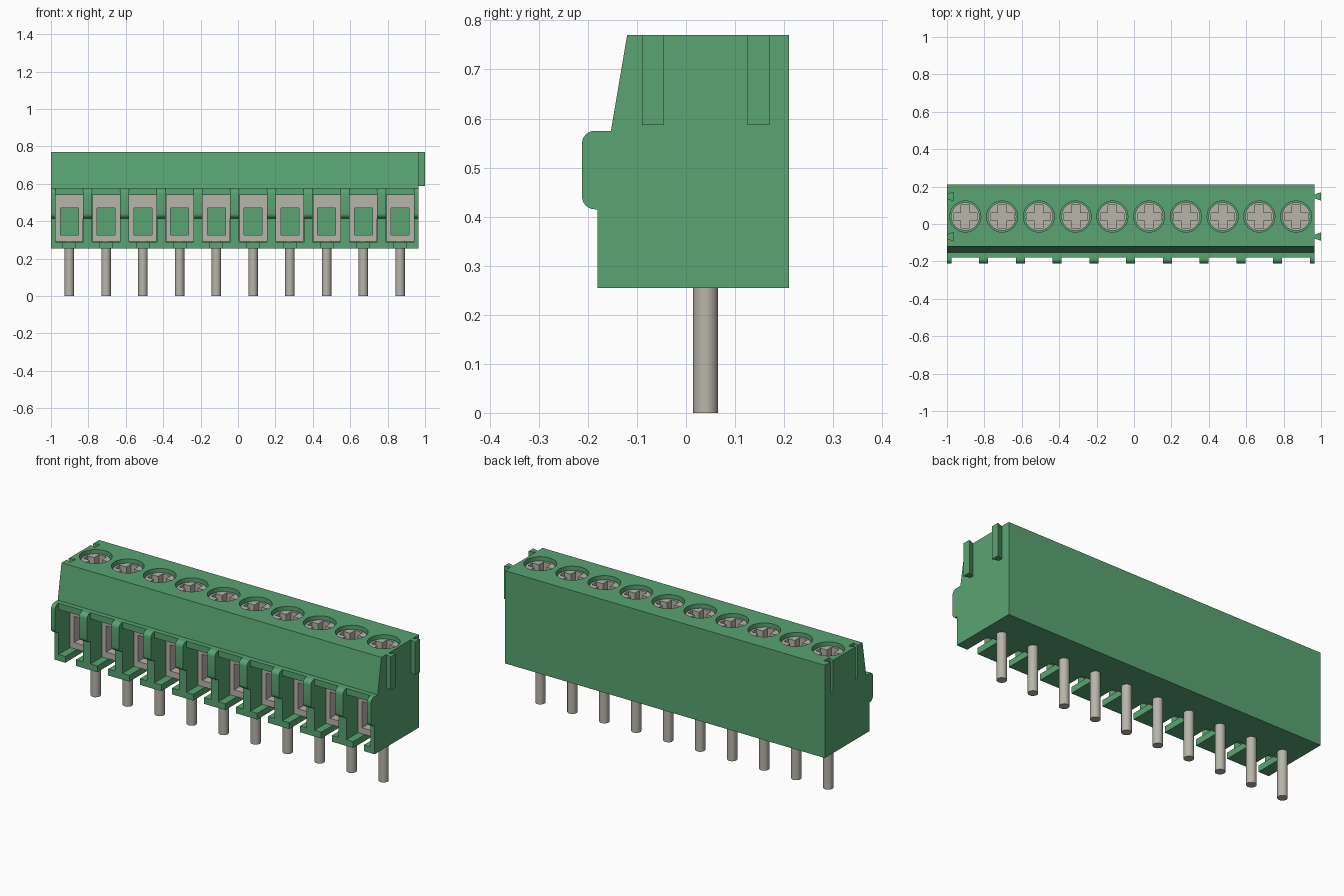
import bpy, bmesh, math
from mathutils import Matrix, Vector

if "Cube" in bpy.data.objects:
    bpy.data.objects.remove(bpy.data.objects["Cube"], do_unlink=True)

POLES, PITCH = 10, 0.1965
X0, X1 = -1.0, 0.965
CENTRES = [X0 + PITCH * (i + 0.5) for i in range(POLES)]
SCREW_Y = 0.04


def material(name, rgb):
    m = bpy.data.materials.new(name)
    m.use_nodes = True
    m.diffuse_color = (*rgb, 1)
    m.node_tree.nodes["Principled BSDF"].inputs["Base Color"].default_value = (*rgb, 1)
    return m


GREEN = material("green plastic", (0.10, 0.37, 0.17))
METAL = material("grey metal", (0.48, 0.46, 0.40))


def add_box(bm, x, y, z):
    """Box from three (low, high) ranges."""
    size = [b - a for a, b in (x, y, z)]
    mid = Vector([(a + b) / 2 for a, b in (x, y, z)])
    bmesh.ops.create_cube(bm, size=1, matrix=Matrix.Translation(mid) @ Matrix.Diagonal((*size, 1)))


def add_cylinder(bm, x, y, z, r, sides=32):
    bmesh.ops.create_cone(bm, cap_ends=True, segments=sides, radius1=r, radius2=r, depth=z[1] - z[0],
                          matrix=Matrix.Translation((x, y, (z[0] + z[1]) / 2)))


def add_prism(bm, points, push):
    """Closed outline extruded along a vector."""
    face = bm.faces.new([bm.verts.new(p) for p in points])
    new = bmesh.ops.extrude_face_region(bm, geom=[face])["geom"]
    bmesh.ops.translate(bm, vec=push, verts=[v for v in new if isinstance(v, bmesh.types.BMVert)])


def make(name, bm, mat=None, smooth=False):
    bmesh.ops.recalc_face_normals(bm, faces=bm.faces[:])
    mesh = bpy.data.meshes.new(name)
    bm.to_mesh(mesh)
    bm.free()
    ob = bpy.data.objects.new(name, mesh)
    bpy.context.collection.objects.link(ob)
    if mat:
        mesh.materials.append(mat)
    if smooth:
        shade(ob)
    return ob


def select(ob):
    bpy.ops.object.select_all(action="DESELECT")
    ob.select_set(True)
    bpy.context.view_layer.objects.active = ob


def shade(ob):
    select(ob)
    bpy.ops.object.shade_smooth_by_angle(angle=math.radians(35))


def cut(ob, bm):
    """Subtract a cutter, then discard it."""
    cutter = make("cutter", bm)
    cutter.hide_render = True
    mod = ob.modifiers.new("cut", "BOOLEAN")
    mod.operation, mod.solver, mod.object = "DIFFERENCE", "EXACT", cutter
    select(ob)
    bpy.ops.object.modifier_apply(modifier=mod.name)
    bpy.data.objects.remove(cutter, do_unlink=True)


def repeat(ob):
    """One linked copy at every pole; the first is built at x = 0."""
    base = ob.name
    for i, x in enumerate(CENTRES):
        o = ob if i == 0 else ob.copy()
        if i:
            bpy.context.collection.objects.link(o)
        o.name = f"{base}_{i + 1}"
        o.location.x = x


# Housing: side profile with a sloped upper front and a ledge
bm = bmesh.new()
profile = [(-0.18, 0.255), (0.21, 0.255), (0.21, 0.77), (-0.12, 0.77), (-0.153, 0.575), (-0.18, 0.575)]
add_prism(bm, [(X0, y, z) for y, z in profile], (X1 - X0, 0, 0))
housing = make("housing", bm, GREEN)

# Wire cavities in the front
bm = bmesh.new()
for x in CENTRES:
    add_box(bm, (x - 0.0745, x + 0.0745), (-0.3, 0.12), (0.29, 0.54))
cut(housing, bm)

# Narrow floor slots below the cavities
bm = bmesh.new()
for x in CENTRES:
    add_box(bm, (x - 0.033, x + 0.033), (-0.3, -0.02), (0.2, 0.31))
cut(housing, bm)

# Screw wells in the top
bm = bmesh.new()
for x in CENTRES:
    add_cylinder(bm, x, SCREW_Y, (0.66, 0.9), 0.083)
cut(housing, bm)


def dovetail(bm, x, y, z0, z1):
    outline = [(x, y - 0.010), (x + 0.035, y - 0.0225), (x + 0.035, y + 0.0225), (x, y + 0.010)]
    add_prism(bm, [(px, py, z0) for px, py in outline], (0, 0, z1 - z0))


# Dovetail grooves on the right end, matching tabs on the left end
bm = bmesh.new()
for y in (-0.0675, 0.1475):
    dovetail(bm, X0 - 0.0005, y, 0.587, 0.85)
cut(housing, bm)
bm = bmesh.new()
for y in (-0.0675, 0.1475):
    dovetail(bm, X1, y, 0.587, 0.77)
make("dovetail_tabs", bm, GREEN)
shade(housing)

# Rounded lips on the front of the dividers
bm = bmesh.new()
R = 0.026
lip = [(-0.18, 0.415), (-0.18, 0.575)]
for cz, start in ((0.575 - R, 90), (0.415 + R, 180)):
    for k in range(7):
        a = math.radians(start + 15 * k)
        lip.append((-0.212 + R + R * math.cos(a), cz + R * math.sin(a)))
for i in range(POLES + 1):
    x = X0 + PITCH * i
    a, b = max(x - 0.024, X0), min(x + 0.024, X1)
    add_prism(bm, [(a, y, z) for y, z in lip], (b - a, 0, 0))
make("divider_lips", bm, GREEN, smooth=True)

# Wire clamps: metal frames with a rectangular opening
bm = bmesh.new()
add_box(bm, (-0.0735, 0.0735), (-0.08, 0.119), (0.291, 0.539))
clamp = make("clamp", bm, METAL)
bm = bmesh.new()
add_box(bm, (-0.048, 0.048), (-0.2, 0.3), (0.325, 0.47))
cut(clamp, bm)
repeat(clamp)

# Screws with a cross slot
bm = bmesh.new()
add_cylinder(bm, 0, SCREW_Y, (0.65, 0.75), 0.076)
screw = make("screw", bm, METAL)
for w, d in ((0.046, 0.125), (0.125, 0.04)):
    bm = bmesh.new()
    add_box(bm, (-w / 2, w / 2), (SCREW_Y - d / 2, SCREW_Y + d / 2), (0.70, 0.9))
    cut(screw, bm)
shade(screw)
repeat(screw)

# Solder pins
bm = bmesh.new()
add_cylinder(bm, 0, SCREW_Y, (0, 0.30), 0.0255)
repeat(make("pin", bm, METAL, smooth=True))
